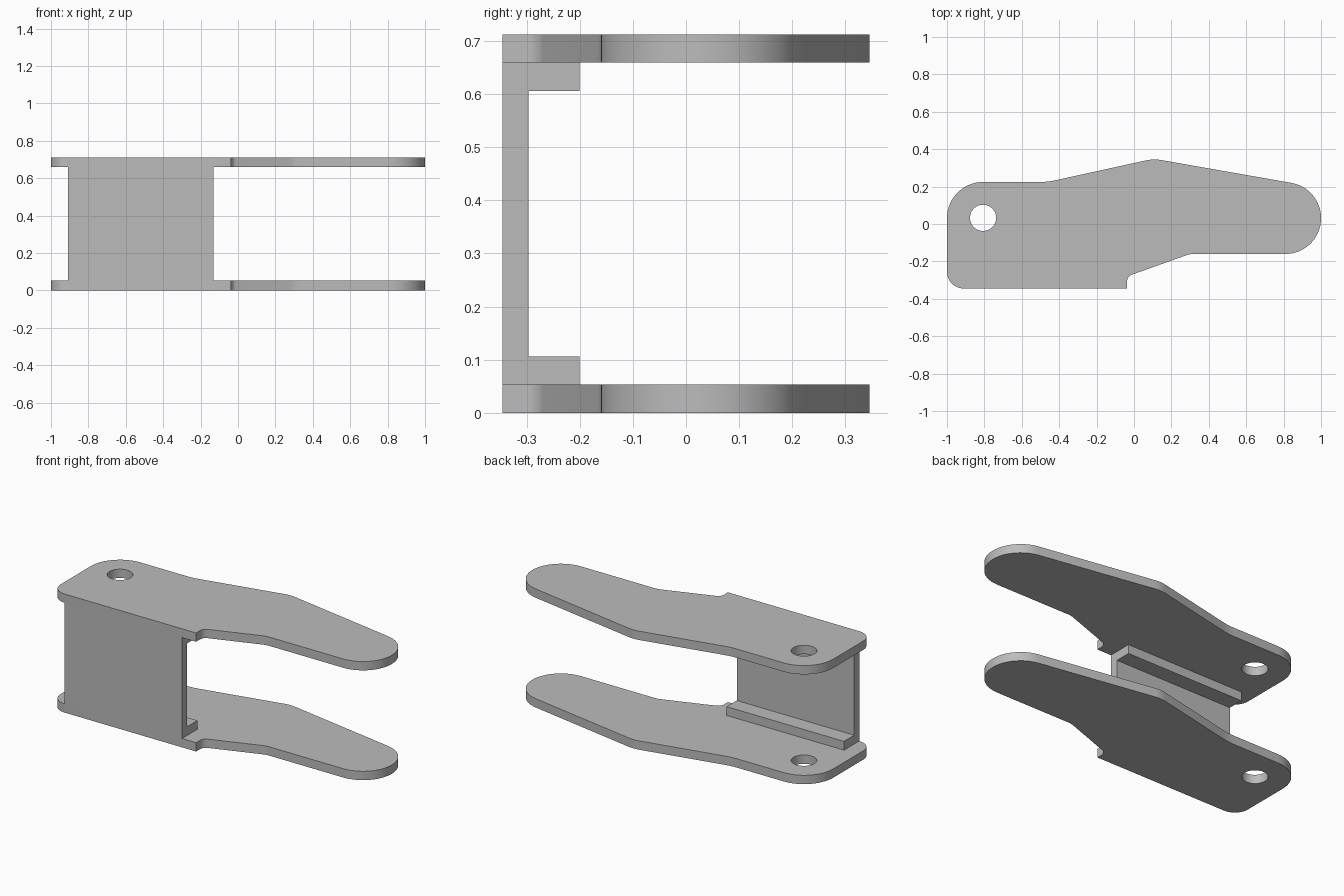
import bpy, bmesh
from math import cos, sin, pi, tan, radians
from mathutils import Vector

if "Cube" in bpy.data.objects:
    bpy.data.objects.remove(bpy.data.objects["Cube"])

HEIGHT, THICK = 0.712, 0.053

grey = bpy.data.materials.new("light_grey")
grey.use_nodes = True
colour = (0.5, 0.5, 0.5, 1)
grey.diffuse_color = colour
grey.node_tree.nodes["Principled BSDF"].inputs["Base Color"].default_value = colour


def rounded(corners):
    """Outline through corners (x, y, radius), each one filleted."""
    pts = []
    for i, (x, y, r) in enumerate(corners):
        p = Vector((x, y))
        if r == 0:
            pts.append(p)
            continue
        a = (Vector(corners[i - 1][:2]) - p).normalized()
        b = (Vector(corners[(i + 1) % len(corners)][:2]) - p).normalized()
        half = a.angle(b) / 2
        centre = p + (a + b).normalized() * r / sin(half)
        start = p + a * r / tan(half) - centre
        end = p + b * r / tan(half) - centre
        sweep = start.angle_signed(end)  # clockwise positive
        steps = max(3, int(abs(sweep) / radians(6)))
        for k in range(steps + 1):
            t = -sweep * k / steps
            pts.append(centre + Vector((start.x * cos(t) - start.y * sin(t),
                                        start.x * sin(t) + start.y * cos(t))))
    return pts


def finish(name, bm):
    bmesh.ops.recalc_face_normals(bm, faces=bm.faces[:])
    mesh = bpy.data.meshes.new(name)
    bm.to_mesh(mesh)
    bm.free()
    mesh.materials.append(grey)
    ob = bpy.data.objects.new(name, mesh)
    bpy.context.collection.objects.link(ob)
    return ob


def plate(name, z, loops):
    bm = bmesh.new()
    edges = []
    for loop in loops:
        vs = [bm.verts.new((p.x, p.y, z)) for p in loop]
        edges += [bm.edges.new((vs[i - 1], vs[i])) for i in range(len(vs))]
    bmesh.ops.triangle_fill(bm, use_beauty=True, edges=edges)
    ext = bmesh.ops.extrude_face_region(bm, geom=bm.faces[:])
    top = [g for g in ext["geom"] if isinstance(g, bmesh.types.BMVert)]
    bmesh.ops.translate(bm, vec=(0, 0, THICK), verts=top)
    ob = finish(name, bm)
    bpy.ops.object.select_all(action="DESELECT")
    ob.select_set(True)
    bpy.context.view_layer.objects.active = ob
    bpy.ops.object.shade_smooth_by_angle(angle=radians(30))


def box(name, lo, hi):
    bm = bmesh.new()
    bmesh.ops.create_cube(bm, size=1)
    for v in bm.verts:
        v.co = [l + (c + 0.5) * (h - l) for c, l, h in zip(v.co, lo, hi)]
    finish(name, bm)


# Side plates with a pivot hole
outline = rounded([
    (-1, -0.345, 0.09), (-0.037, -0.345, 0), (-0.037, -0.28, 0.04),
    (0.3, -0.16, 0.12), (1, -0.16, 0.19), (1, 0.192, 0.19),
    (0.105, 0.349, 0.18), (-0.46, 0.225, 0.35), (-1, 0.225, 0.194)])
hole = [Vector((-0.807 + 0.07 * cos(k * pi / 24), 0.033 + 0.07 * sin(k * pi / 24)))
        for k in range(48)]
plate("lower_plate", 0, [outline, hole])
plate("upper_plate", HEIGHT - THICK, [outline, hole])

# Channel joining the plates
X0, X1 = -0.91, -0.13
FRONT, BACK, LIP = -0.345, -0.296, -0.2
box("web_wall", (X0, FRONT, THICK), (X1, BACK, HEIGHT - THICK))
box("lower_flange", (X0, BACK, THICK), (X1, LIP, 2 * THICK))
box("upper_flange", (X0, BACK, HEIGHT - 2 * THICK), (X1, LIP, HEIGHT - THICK))
